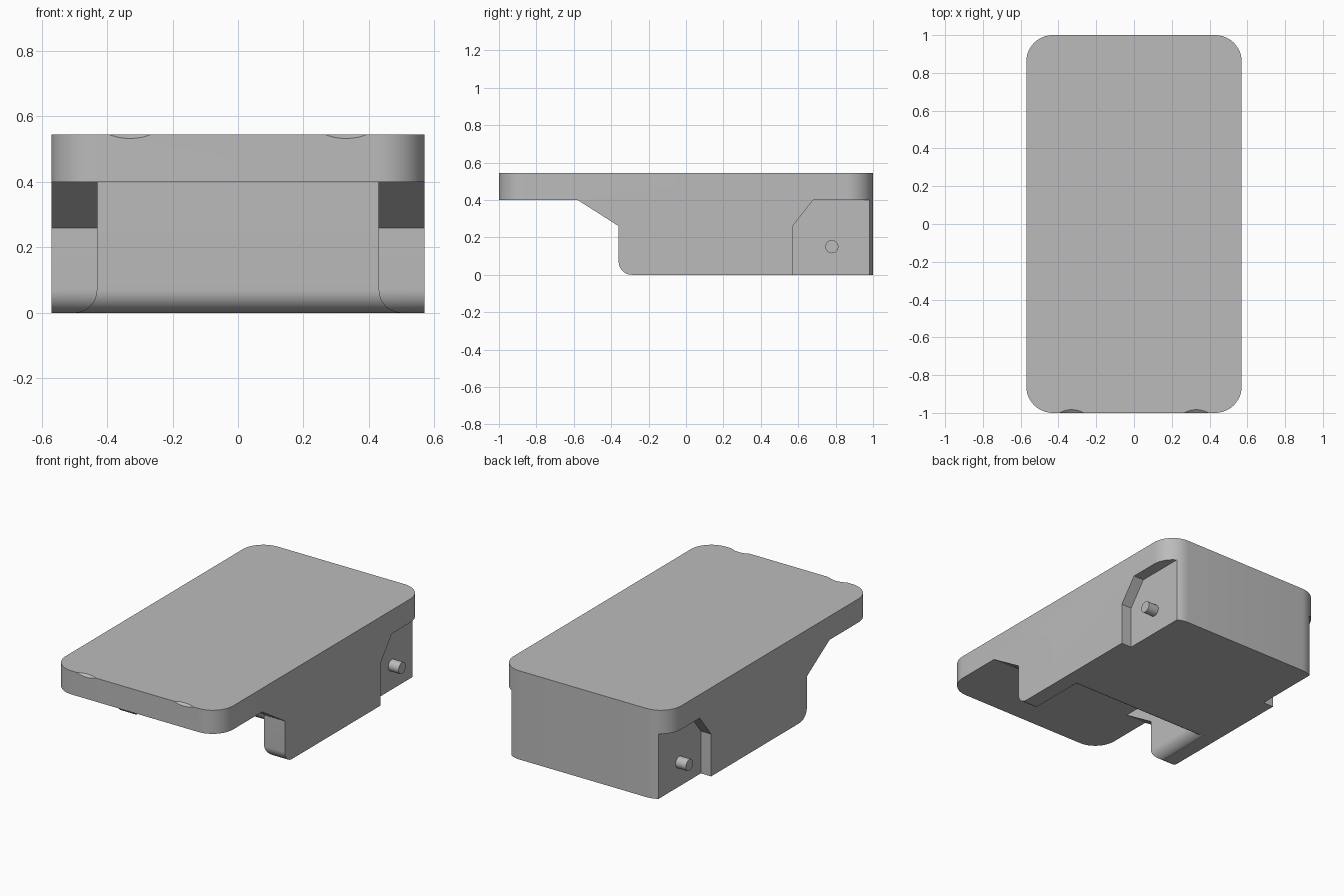
import bpy, bmesh
from math import sin, cos, pi, sqrt
from mathutils import Vector

cube = bpy.data.objects.get("Cube")
if cube:
    bpy.data.objects.remove(cube, do_unlink=True)

HALF_W, TOP, LID_Z = 0.57, 0.545, 0.40
CORNER, FILLET, INNER = 0.14, 0.07, 0.43
LEG_Y, SEAT_X, STEPS = -0.36, 0.50, 12

grey = bpy.data.materials.new("plain grey")
grey.use_nodes = True
grey.diffuse_color = (0.5, 0.5, 0.5, 1)
grey.node_tree.nodes["Principled BSDF"].inputs["Base Color"].default_value = (0.5, 0.5, 0.5, 1)


def finish(name, bm):
    bmesh.ops.recalc_face_normals(bm, faces=bm.faces)
    mesh = bpy.data.meshes.new(name)
    bm.to_mesh(mesh)
    bm.free()
    mesh.materials.append(grey)
    obj = bpy.data.objects.new(name, mesh)
    bpy.context.collection.objects.link(obj)
    return obj


def loft(name, rings):
    """Skin a stack of matching closed rings and cap both ends."""
    bm = bmesh.new()
    loops = [[bm.verts.new(p) for p in ring] for ring in rings]
    for a, b in zip(loops, loops[1:]):
        for i in range(len(a)):
            j = (i + 1) % len(a)
            bm.faces.new((a[i], a[j], b[j], b[i]))
    bm.faces.new(loops[0])
    bm.faces.new(loops[-1])
    return finish(name, bm)


def side_prism(name, outline, x0, x1):
    """Extrude a (y, z) outline along x."""
    return loft(name, [[(x, y, z) for y, z in outline] for x in (x0, x1)])


def select_only(obj):
    bpy.ops.object.select_all(action='DESELECT')
    obj.select_set(True)
    bpy.context.view_layer.objects.active = obj


def cut(obj, cutter):
    cutter.hide_render = True
    mod = obj.modifiers.new("cut", 'BOOLEAN')
    mod.operation, mod.solver, mod.object = 'DIFFERENCE', 'EXACT', cutter
    select_only(obj)
    bpy.ops.object.modifier_apply(modifier=mod.name)
    bpy.data.objects.remove(cutter, do_unlink=True)


# Rounded block for the lid and body together
plan = []
for k, (sx, sy) in enumerate([(1, 1), (-1, 1), (-1, -1), (1, -1)]):
    for i in range(STEPS + 1):
        a = (k + i / STEPS) * pi / 2
        plan.append((sx * (HALF_W - CORNER) + CORNER * cos(a),
                     sy * (1 - CORNER) + CORNER * sin(a)))
body = loft("body", [[(x, y, z) for x, y in plan] for z in (0, TOP)])

# Space under the front overhang, with the sloped shoulder and rounded foot
arc = [(LEG_Y + FILLET * (1 - cos(t)), FILLET * (1 - sin(t)))
       for t in (i / STEPS * pi / 2 for i in range(STEPS + 1))]
front = [(-1.2, LID_Z), (-0.58, LID_Z), (LEG_Y, 0.26)] + arc
front += [(LEG_Y + FILLET, -0.1), (-1.2, -0.1)]
cut(body, side_prism("front_cutter", front, -0.8, 0.8))

# Channel between the two legs, flared by a fillet along its lower rim
levels = [(-0.1, FILLET)]
for i in range(STEPS + 1):
    t = i / STEPS * pi / 2
    levels.append((FILLET * (1 - cos(t)), FILLET * (1 - sin(t))))
levels.append((LID_Z, 0))
rings = [[(-INNER - o, -0.9, z), (INNER + o, -0.9, z), (INNER + o, o, z), (-INNER - o, o, z)]
         for z, o in levels]
cut(body, loft("channel_cutter", rings))

# Rear side recesses with a chamfered front corner
recess = [(0.57, -0.1), (0.57, 0.26), (0.68, LID_Z), (1.2, LID_Z), (1.2, -0.1)]
for s in (-1, 1):
    cut(body, side_prism("recess_cutter", recess, s * SEAT_X, s * 0.8))

# Shallow scoops in the front top edge
for s in (-1, 1):
    bm = bmesh.new()
    bmesh.ops.create_uvsphere(bm, u_segments=64, v_segments=32, radius=0.21)
    bmesh.ops.translate(bm, verts=bm.verts, vec=Vector((s * 0.33, -1.1125, TOP + 0.165)))
    cut(body, finish("scoop_cutter", bm))

# Hinge pins
pins = []
for side, s in (("right", -1), ("left", 1)):
    circle = [(0.78 + 0.035 * cos(i * pi / 16), 0.15 + 0.035 * sin(i * pi / 16))
              for i in range(32)]
    pins.append(side_prism(side + "_hinge_pin", circle, s * (SEAT_X - 0.02), s * HALF_W))

for obj in [body] + pins:
    select_only(obj)
    bpy.ops.object.shade_smooth_by_angle(angle=pi / 7)
